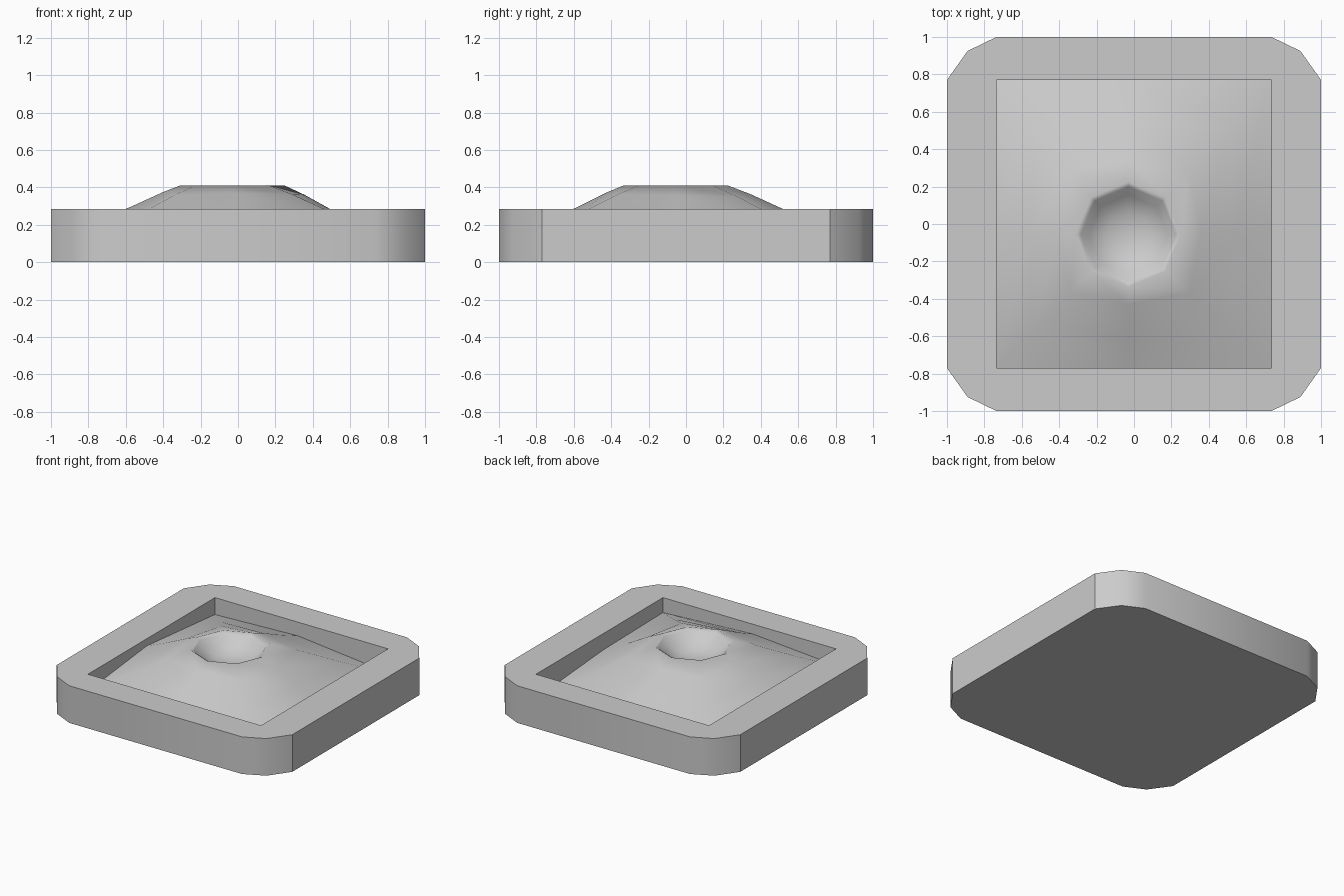
import bpy, bmesh, math
from mathutils import Vector

cube = bpy.data.objects.get("Cube")
if cube:
    bpy.data.objects.remove(cube, do_unlink=True)

# One plain grey for everything
grey = bpy.data.materials.new("plain_grey")
grey.use_nodes = True
COLOUR = (0.6, 0.6, 0.6, 1)
grey.diffuse_color = COLOUR
grey.node_tree.nodes["Principled BSDF"].inputs["Base Color"].default_value = COLOUR

RIM_Z, FLOOR_Z = 0.285, 0.04
IN_X, IN_Y = 0.735, 0.77
QUADRANTS = [(1, 1), (-1, 1), (-1, -1), (1, -1)]


def finish(name, bm, angle):
    bmesh.ops.recalc_face_normals(bm, faces=bm.faces)
    mesh = bpy.data.meshes.new(name)
    bm.to_mesh(mesh)
    bm.free()
    mesh.materials.append(grey)
    ob = bpy.data.objects.new(name, mesh)
    bpy.context.collection.objects.link(ob)
    bpy.ops.object.select_all(action='DESELECT')
    ob.select_set(True)
    bpy.context.view_layer.objects.active = ob
    bpy.ops.object.shade_smooth_by_angle(angle=math.radians(angle))


# Square frame with clipped corners and a closed underside
bm = bmesh.new()
outline, inner = [], []
for sx, sy in QUADRANTS:
    corner = [(1, 0.77), (0.89, 0.925), (0.735, 1)]
    if sx * sy < 0:
        corner.reverse()
    outline += [(sx * x, sy * y) for x, y in corner]
    inner.append((sx * IN_X, sy * IN_Y))


def ring(points, z):
    return [bm.verts.new((x, y, z)) for x, y in points]


def walls(low, high):
    n = len(low)
    for i in range(n):
        j = (i + 1) % n
        bm.faces.new((low[i], low[j], high[j], high[i]))


base, top = ring(outline, 0), ring(outline, RIM_Z)
floor, lip = ring(inner, FLOOR_Z), ring(inner, RIM_Z)
walls(base, top)
walls(floor, lip)
bm.faces.new(base)
bm.faces.new(floor)
for q in range(4):
    a, b, c = top[3 * q:3 * q + 3]
    nxt = (q + 1) % 4
    bm.faces.new((a, b, lip[q]))
    bm.faces.new((b, c, lip[q]))
    bm.faces.new((c, top[3 * nxt], lip[nxt], lip[q]))
finish("square_frame", bm, 30)

# Mound with an eight-sided crater, meeting the inner walls
bm = bmesh.new()
CENTRE = Vector((-0.03, -0.055, 0))
DIRECTIONS = [(1, 0), (1, 1), (0, 1), (-1, 1), (-1, 0), (-1, -1), (0, -1), (1, -1)]
EDGE_Z = [0.16, 0.10, 0.18, 0.155, 0.23, 0.155, 0.21, 0.17]
CRATER = [(0.12, 0.30), (0.21, 0.345), (0.255, 0.395)]   # radius, height
SLOPE = [(0, 1), (0.22, 0.80), (0.6, 0.39), (1, 0)]      # outward share, height share
RIM_R, PEAK_Z = 0.28, 0.41


def radial(d, r, z):
    p = CENTRE + Vector((d[0], d[1], 0)).normalized() * r
    p.z = z
    return p


loops = [[bm.verts.new(radial(d, r, z)) for d in DIRECTIONS] for r, z in CRATER]
for t, h in SLOPE:
    loop = []
    for d, ez in zip(DIRECTIONS, EDGE_Z):
        rim = radial(d, RIM_R, PEAK_Z)
        edge = Vector((d[0] * IN_X or CENTRE.x, d[1] * IN_Y or CENTRE.y, ez))
        p = rim.lerp(edge, t)
        p.z = ez + (PEAK_Z - ez) * h
        loop.append(bm.verts.new(p))
    loops.append(loop)
for lower, upper in zip(loops, loops[1:]):
    walls(lower, upper)
bottom = bm.verts.new(CENTRE + Vector((0, 0, 0.285)))
for i in range(8):
    bm.faces.new((bottom, loops[0][i], loops[0][(i + 1) % 8]))
finish("crater_mound", bm, 80)
